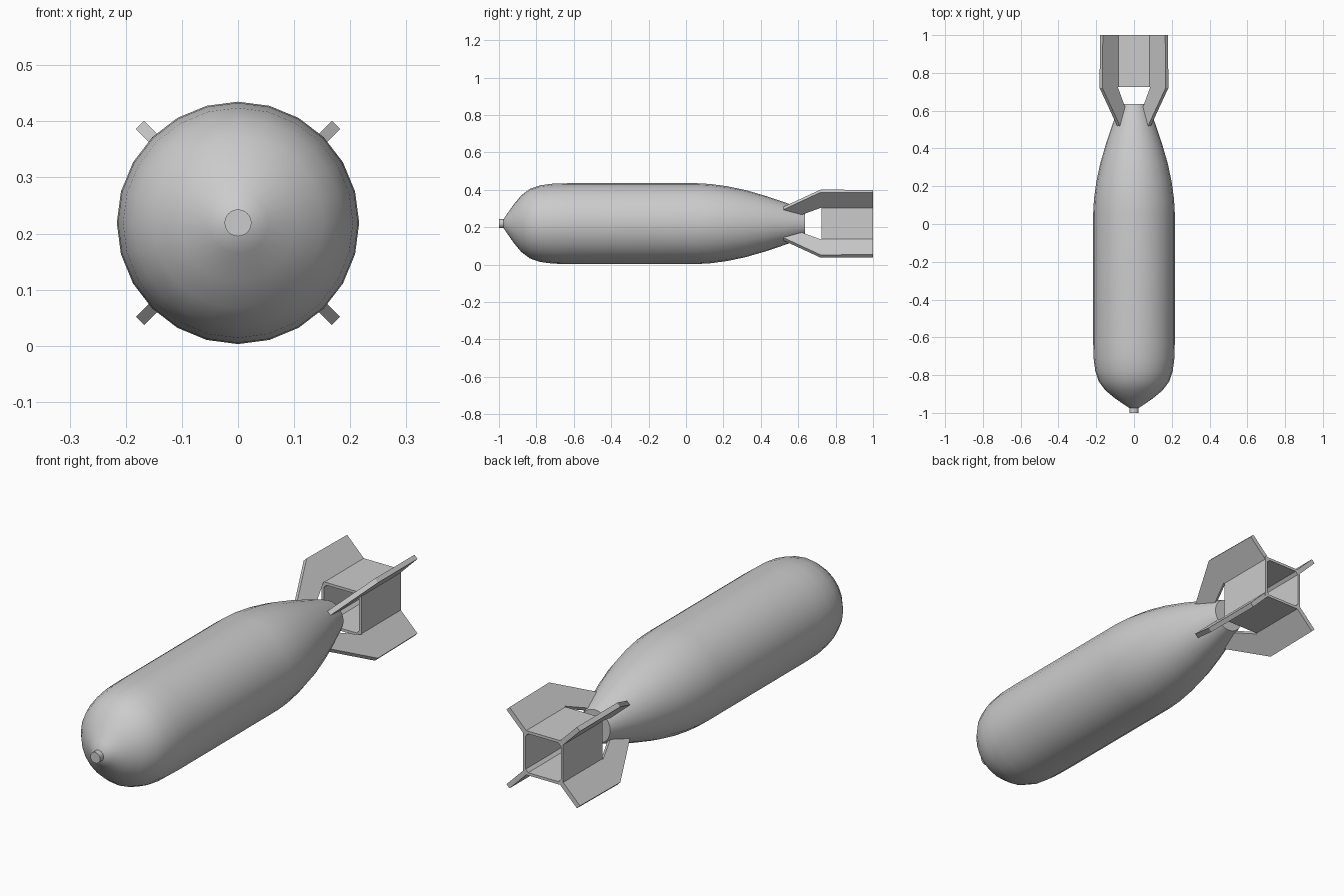
import bpy, bmesh, math
from mathutils import Matrix, Vector

if "Cube" in bpy.data.objects:
    bpy.data.objects.remove(bpy.data.objects["Cube"])

CZ = 0.219  # height of the long axis


def finish(name, bm, smooth=None):
    bmesh.ops.recalc_face_normals(bm, faces=bm.faces)
    me = bpy.data.meshes.new(name)
    bm.to_mesh(me)
    bm.free()
    ob = bpy.data.objects.new(name, me)
    ob.location.z = CZ
    bpy.context.collection.objects.link(ob)
    if smooth:
        bpy.ops.object.select_all(action='DESELECT')
        ob.select_set(True)
        bpy.context.view_layer.objects.active = ob
        bpy.ops.object.shade_smooth_by_angle(angle=math.radians(smooth))
    return ob


def lathe(name, profile, sides):
    """Rings of (y, radius) joined around the y axis, with flat caps."""
    bm = bmesh.new()
    rings = []
    for y, r in profile:
        rings.append([bm.verts.new((r * math.sin(a), y, r * math.cos(a)))
                      for a in (2 * math.pi * i / sides for i in range(sides))])
    for a, b in zip(rings, rings[1:]):
        for i in range(sides):
            j = (i + 1) % sides
            bm.faces.new((a[i], a[j], b[j], b[i]))
    bm.faces.new(rings[0])
    bm.faces.new(rings[-1])
    return finish(name, bm, 40)


# Main casing: rounded nose, straight middle, tapered tail
lathe("body", [(-0.978, 0.02), (-0.955, 0.054), (-0.92, 0.104), (-0.88, 0.152),
               (-0.835, 0.186), (-0.78, 0.205), (-0.71, 0.214), (-0.63, 0.216),
               (0.06, 0.216), (0.13, 0.212), (0.22, 0.2), (0.32, 0.179),
               (0.43, 0.147), (0.53, 0.113), (0.635, 0.073)], 24)

# Nose plug
lathe("nose_fuse", [(-1.0, 0.024), (-0.955, 0.024)], 24)

# Square open tail box
bm = bmesh.new()
loops = []
for y, h in ((0.725, 0.098), (1.0, 0.098), (1.0, 0.086), (0.725, 0.086)):
    loops.append([bm.verts.new((sx * h, y, sz * h))
                  for sx, sz in ((1, 1), (1, -1), (-1, -1), (-1, 1))])
for k in range(4):
    a, b = loops[k], loops[(k + 1) % 4]
    for i in range(4):
        j = (i + 1) % 4
        bm.faces.new((a[i], a[j], b[j], b[i]))
finish("tail_box", bm)

# Four diagonal fins: (y, radius) outline, given thickness, turned about y
outline = [(0.52, 0.116), (0.72, 0.247), (1.0, 0.244), (1.0, 0.113),
           (0.725, 0.113), (0.725, 0.132), (0.62, 0.078), (0.57, 0.085)]
for n in range(4):
    bm = bmesh.new()
    face = bm.faces.new([bm.verts.new((-0.0105, y, r)) for y, r in outline])
    ext = bmesh.ops.extrude_face_region(bm, geom=[face])
    bmesh.ops.translate(bm, vec=Vector((0.021, 0, 0)),
                        verts=[g for g in ext["geom"] if isinstance(g, bmesh.types.BMVert)])
    bm.transform(Matrix.Rotation(math.radians(45 + 90 * n), 4, 'Y'))
    finish("fin_%d" % (n + 1), bm)
